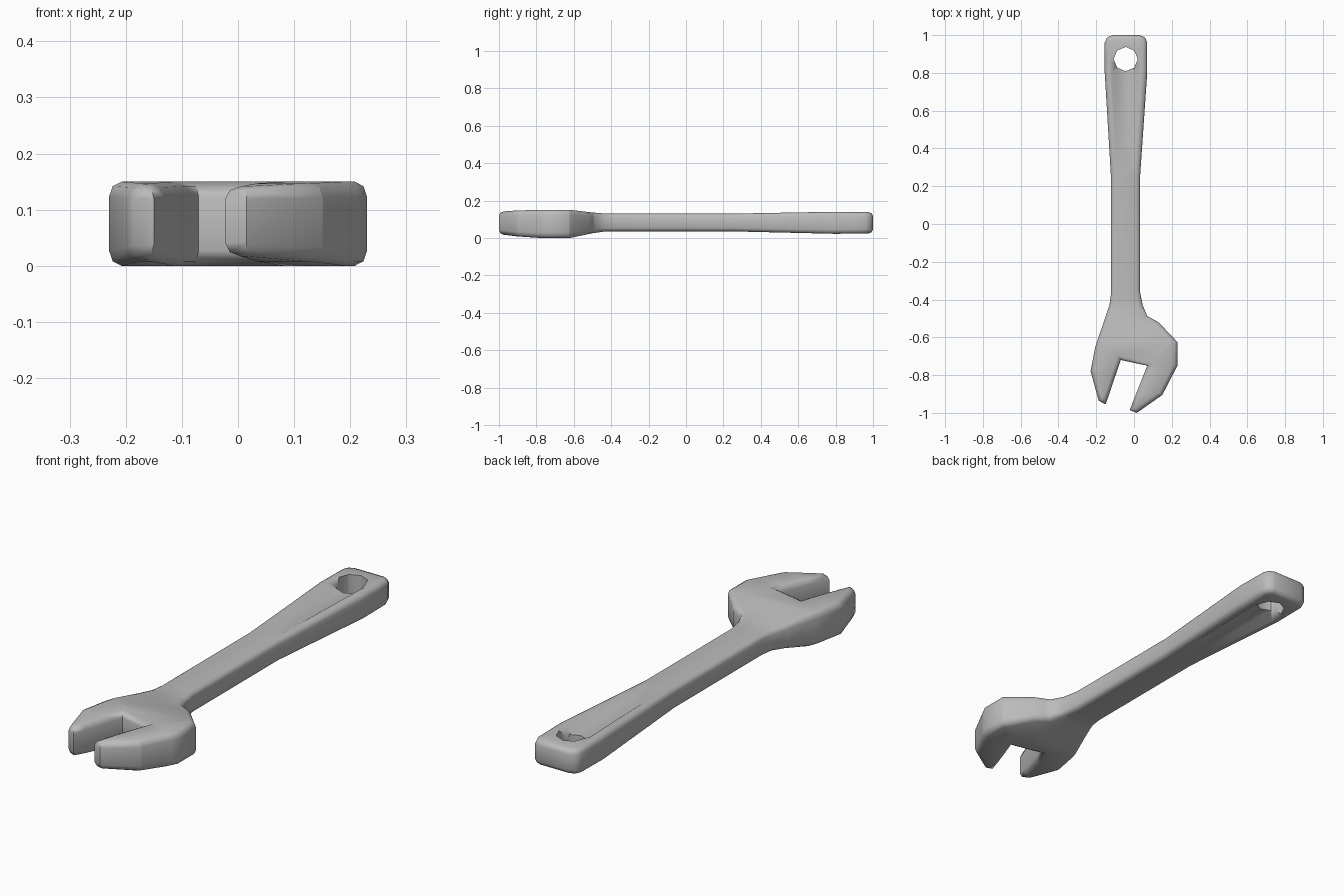
import bpy, bmesh, math
from mathutils import Vector

if "Cube" in bpy.data.objects:
    bpy.data.objects.remove(bpy.data.objects["Cube"])

# Plan outline of the whole spanner, counter-clockwise from the tail's left side
OUTLINE = [(-0.155, 0.80), (-0.122, 0.25), (-0.122, -0.37), (-0.13, -0.43),
           (-0.205, -0.65), (-0.23, -0.78), (-0.187, -0.935), (-0.15, -0.955),
           (-0.07, -0.72), (0.07, -0.75), (-0.023, -0.985), (0.015, -1.0),
           (0.15, -0.905), (0.23, -0.75), (0.23, -0.625), (0.13, -0.52),
           (0.07, -0.487), (0.046, -0.43), (0.032, -0.36), (0.032, 0.25),
           (0.07, 0.80), (0.07, 0.96), (0.058, 0.988), (0.03, 1.0),
           (-0.115, 1.0), (-0.143, 0.988), (-0.155, 0.96)]

# Thickness along the length: y, bottom, top
SIDE = [(-1.0, 0.02, 0.14), (-0.9, 0.008, 0.147), (-0.78, 0.0, 0.15),
        (-0.62, 0.0, 0.15), (-0.5, 0.025, 0.136), (-0.43, 0.035, 0.13),
        (0.25, 0.035, 0.13), (0.8, 0.022, 0.14), (1.0, 0.025, 0.137)]

# Groove lines: x at the start and x at the end (outer pair, inner pair)
G0, G1 = 0.28, 0.9
GROOVE = [(-0.092, -0.122), (0.002, 0.036), (-0.072, -0.09), (-0.018, 0.004)]
DEPTH = 0.03


def lerp(a, b, t):
    return a + (b - a) * t


def thickness(y):
    for (y0, b0, t0), (y1, b1, t1) in zip(SIDE, SIDE[1:]):
        if y <= y1:
            t = max(0.0, (y - y0) / (y1 - y0))
            return lerp(b0, b1, t), lerp(t0, t1, t)
    return SIDE[-1][1:]


def groove_depth(x, y):
    t = (y - G0) / (G1 - G0)
    if not 0 < t < 1:
        return 0.0
    left, right = (lerp(a, b, t) for a, b in GROOVE[2:])
    if not left - 0.001 <= x <= right + 0.001:
        return 0.0
    return DEPTH * min(1.0, (y - G0) / 0.5, (G1 - y) / 0.05)


def cut(bm, faces, point, normal):
    geom = set(faces)
    for f in faces:
        geom.update(f.edges)
        geom.update(f.verts)
    bmesh.ops.bisect_plane(bm, geom=list(geom), dist=1e-5,
                           plane_co=point, plane_no=normal)


# Solid body of unit thickness with a rounded rim
bm = bmesh.new()
face = bm.faces.new([bm.verts.new((x, y, 0)) for x, y in OUTLINE])
ext = bmesh.ops.extrude_face_region(bm, geom=[face])
for v in ext["geom"]:
    if isinstance(v, bmesh.types.BMVert):
        v.co.z = 0.12
bmesh.ops.recalc_face_normals(bm, faces=bm.faces[:])
rim = [e for e in bm.edges if abs(e.verts[0].co.z - e.verts[1].co.z) < 1e-6]
bmesh.ops.bevel(bm, geom=rim, offset=0.022, offset_type='OFFSET', segments=2,
                profile=0.5, affect='EDGES', clamp_overlap=True)

# Cross cuts along the length, then the groove edges on both flat sides
for y in [s[0] for s in SIDE[1:-1]] + [G0, 0.45, 0.62, 0.78, 0.85, G1]:
    cut(bm, bm.faces[:], Vector((0, y, 0)), Vector((0, 1, 0)))
for x0, x1 in GROOVE:
    bm.normal_update()
    flats = [f for f in bm.faces if abs(f.normal.z) > 0.95
             and G0 < f.calc_center_median().y < G1]
    cut(bm, flats, Vector((x0, G0, 0)), Vector((G1 - G0, x0 - x1, 0)))

# Shape the thickness and sink the grooves
for v in bm.verts:
    x, y, z = v.co
    low, high = thickness(y)
    v.co.z = lerp(low, high, z / 0.12)
    if z > 0.119:
        v.co.z -= groove_depth(x, y)
    elif z < 0.001:
        v.co.z += groove_depth(x, y)
bmesh.ops.triangulate(bm, faces=bm.faces[:])
bmesh.ops.recalc_face_normals(bm, faces=bm.faces[:])
mesh = bpy.data.meshes.new("spanner_body")
bm.to_mesh(mesh)
bm.free()
body = bpy.data.objects.new("spanner_body", mesh)
bpy.context.collection.objects.link(body)

steel = bpy.data.materials.new("grey_steel")
steel.diffuse_color = (0.5, 0.5, 0.5, 1)
steel.use_nodes = True
steel.node_tree.nodes["Principled BSDF"].inputs["Base Color"].default_value = steel.diffuse_color
mesh.materials.append(steel)

# Hanging hole
bpy.ops.mesh.primitive_cylinder_add(vertices=8, radius=0.064, depth=0.5,
                                    location=(-0.044, 0.873, 0.08))
cutter = bpy.context.object
cutter.name = "hole_cutter"
cutter.hide_render = True
cutter.data.materials.append(steel)
mod = body.modifiers.new("hanging_hole", 'BOOLEAN')
mod.operation = 'DIFFERENCE'
mod.solver = 'EXACT'
mod.object = cutter
bpy.ops.object.select_all(action='DESELECT')
body.select_set(True)
bpy.context.view_layer.objects.active = body
bpy.ops.object.modifier_apply(modifier=mod.name)
bpy.data.objects.remove(cutter)
bpy.ops.object.shade_smooth_by_angle(angle=math.radians(50))
